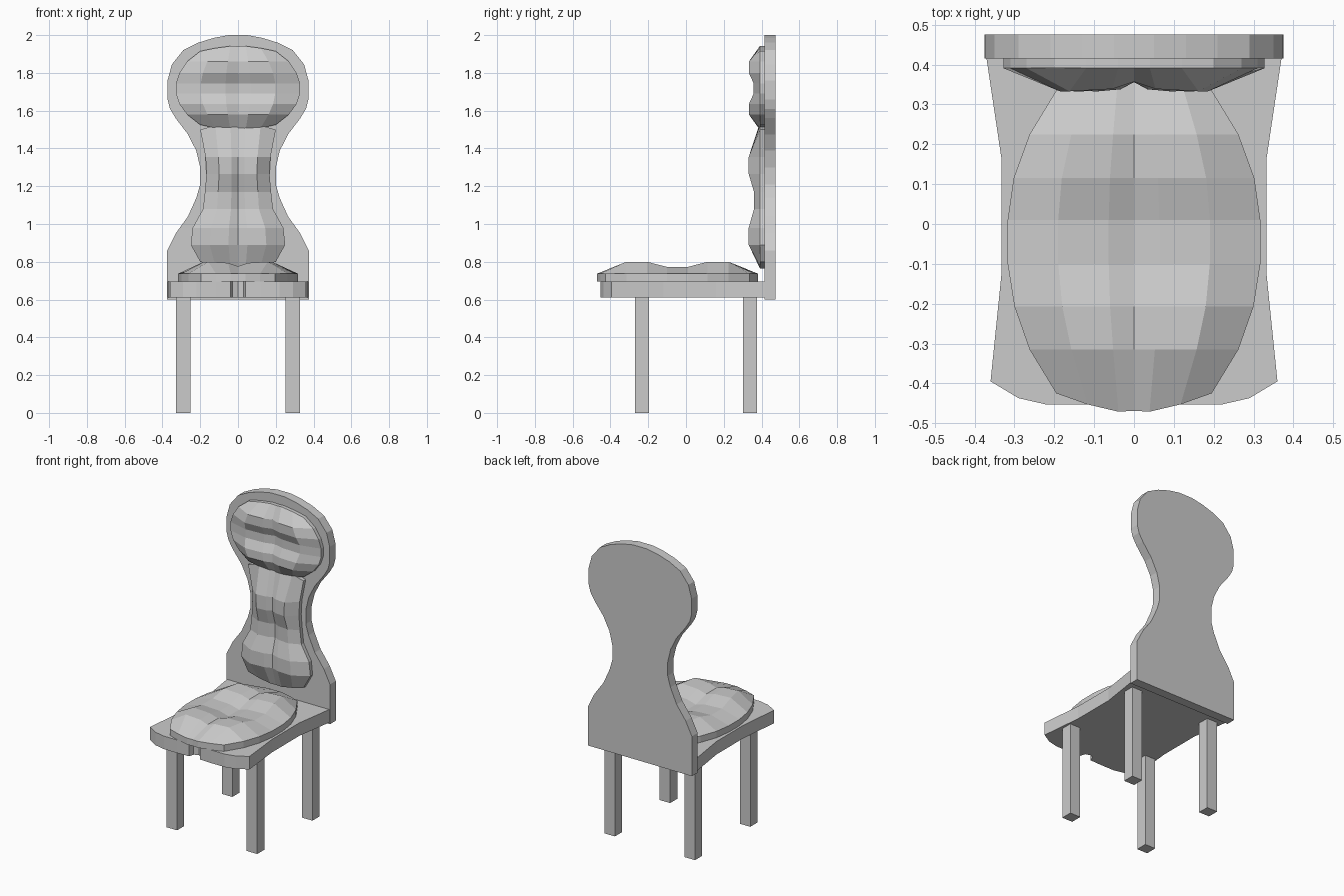
import bpy, bmesh
from mathutils import Vector

if "Cube" in bpy.data.objects:
    bpy.data.objects.remove(bpy.data.objects["Cube"])


def finish(name, bm):
    bmesh.ops.recalc_face_normals(bm, faces=bm.faces[:])
    mesh = bpy.data.meshes.new(name)
    bm.to_mesh(mesh)
    bm.free()
    obj = bpy.data.objects.new(name, mesh)
    bpy.context.collection.objects.link(obj)
    return obj


def on_seat(u, v, h):
    return Vector((u, v, 0.695 + h))


def on_back(u, v, h):
    return Vector((u, 0.415 - h, v))


def board(name, half, place, low, high):
    """Symmetric outline (right half given), extruded from low to high."""
    outline = half + [(-u, v) for u, v in reversed(half) if u > 0]
    bm = bmesh.new()
    face = bm.faces.new([bm.verts.new(place(u, v, low)) for u, v in outline])
    ext = bmesh.ops.extrude_face_region(bm, geom=[face])
    moved = [g for g in ext["geom"] if isinstance(g, bmesh.types.BMVert)]
    bmesh.ops.translate(bm, verts=moved, vec=place(0, 0, high) - place(0, 0, low))
    return finish(name, bm)


def cushion(name, rows, tip, place, rim, dip, puff):
    """Tufted pad: rows of (position, half width), two bulges per side."""
    fracs = [-1, -0.6, -0.2, 0, 0.2, 0.6, 1]
    last = len(rows) - 1
    bm = bmesh.new()
    grid = []
    for i, (v, w) in enumerate(rows):
        peak = dip if i in (3, 4) else puff
        line = []
        for f in fracs:
            a = abs(f)
            end = {1: 0, 0.6: 0.6, 0.2: 1, 0: 0.95}[a] * tip
            shift = -end if i == 0 else end if i == last else 0
            if i in (0, last) or a == 1:
                h = rim
            else:
                h = peak - {0.6: 0, 0.2: 0.006, 0: 0.024}[a]
            line.append(bm.verts.new(place(f * w, v + shift, h)))
        grid.append(line)
    for r0, r1 in zip(grid, grid[1:]):
        for j in range(len(fracs) - 1):
            bm.faces.new((r0[j], r0[j + 1], r1[j + 1], r1[j]))
    # side wall down to the board, then the underside
    border = (grid[0] + [r[-1] for r in grid[1:-1]] + grid[-1][::-1]
              + [r[0] for r in grid[-2:0:-1]])
    drop = place(0, 0, 0) - place(0, 0, rim)
    base = [bm.verts.new(p.co + drop) for p in border]
    for k in range(len(border)):
        n = (k + 1) % len(border)
        bm.faces.new((border[k], border[n], base[n], base[k]))
    bm.faces.new(base)
    return finish(name, bm)


# boards
board("seat", [(0, -0.405), (0.03, -0.415), (0.04, -0.45), (0.12, -0.453),
               (0.22, -0.453), (0.29, -0.437), (0.36, -0.395), (0.332, -0.12),
               (0.332, 0.16), (0.37, 0.415)], on_seat, -0.085, 0)
board("backrest", [(0.375, 0.6), (0.375, 0.86), (0.33, 0.95), (0.265, 1.04),
                   (0.22, 1.14), (0.2, 1.21), (0.2, 1.3), (0.222, 1.39),
                   (0.265, 1.475), (0.33, 1.56), (0.36, 1.61), (0.373, 1.66),
                   (0.373, 1.76), (0.35, 1.845), (0.29, 1.92), (0.21, 1.96),
                   (0.13, 1.985), (0.05, 2.0)], on_back, -0.06, 0)

# cushions
cushion("seat_cushion",
        [(-0.425, 0.195), (-0.315, 0.262), (-0.207, 0.3), (-0.1, 0.317),
         (0.01, 0.317), (0.115, 0.302), (0.225, 0.262), (0.335, 0.195)],
        0.046, on_seat, 0.042, 0.078, 0.105)
cushion("head_cushion",
        [(1.525, 0.2), (1.58, 0.27), (1.635, 0.31), (1.69, 0.328),
         (1.745, 0.328), (1.8, 0.31), (1.86, 0.27), (1.915, 0.2)],
        0.027, on_back, 0.024, 0.057, 0.082)
cushion("lumbar_cushion",
        [(0.8, 0.2), (0.89, 0.25), (0.98, 0.24), (1.08, 0.185),
         (1.17, 0.175), (1.265, 0.167), (1.355, 0.172), (1.5, 0.2)],
        0.035, on_back, 0.024, 0.055, 0.083)

# legs
for y, part in ((-0.233, "front"), (0.338, "back")):
    for x, side in ((-0.29, "left"), (0.29, "right")):
        bm = bmesh.new()
        bmesh.ops.create_cube(bm, size=1)
        bmesh.ops.scale(bm, verts=bm.verts, vec=(0.076, 0.074, 0.61))
        bmesh.ops.translate(bm, verts=bm.verts, vec=(x, y, 0.305))
        finish(f"{part}_leg_{side}", bm)
